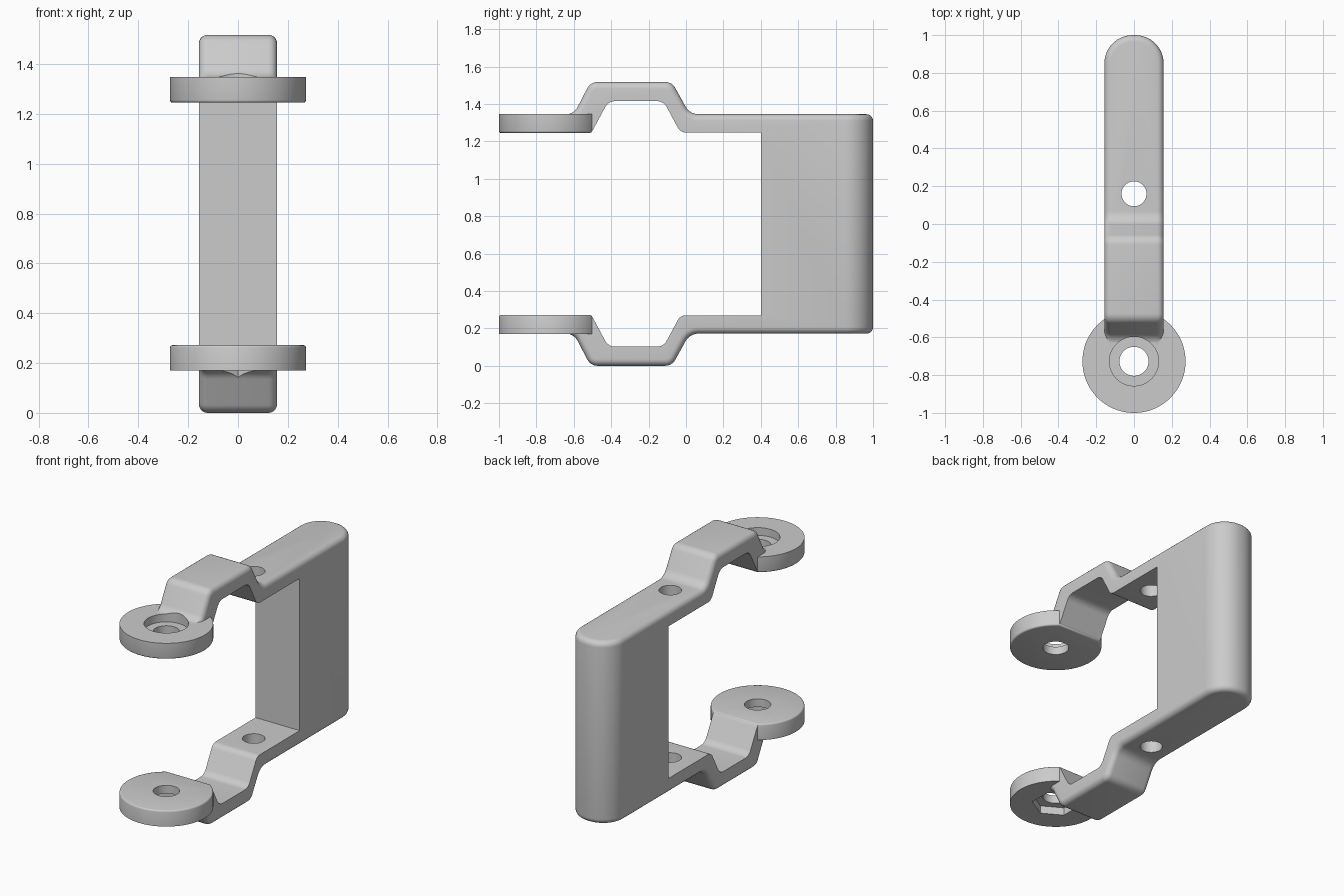
import bpy, bmesh, math
from mathutils import Vector, Matrix

if "Cube" in bpy.data.objects:
    bpy.data.objects.remove(bpy.data.objects["Cube"])

HEIGHT = 1.517
HALF_W = 0.157
EYE_Y = -0.727
BOLT_Y = 0.16

grey = bpy.data.materials.new("light grey")
grey.use_nodes = True
grey.diffuse_color = (0.6, 0.6, 0.6, 1)
grey.node_tree.nodes["Principled BSDF"].inputs["Base Color"].default_value = (0.6, 0.6, 0.6, 1)


def fillet(corners, steps=8):
    """Round each (y, z, radius) corner of a closed outline."""
    out = []
    for i, (y, z, r) in enumerate(corners):
        p = Vector((y, z))
        if r == 0:
            out.append(p)
            continue
        a = (Vector(corners[i - 1][:2]) - p).normalized()
        b = (Vector(corners[(i + 1) % len(corners)][:2]) - p).normalized()
        half = a.angle(b) / 2
        centre = p + (a + b).normalized() * r / math.sin(half)
        start = p + a * r / math.tan(half) - centre
        end = p + b * r / math.tan(half) - centre
        for k in range(steps + 1):
            t = k / steps
            sweep = math.pi - 2 * half
            d = (start * math.sin((1 - t) * sweep) + end * math.sin(t * sweep)) / math.sin(sweep)
            out.append(centre + d)
    return out


def mirrored(upper):
    return upper + [(y, HEIGHT - z, r) for y, z, r in reversed(upper)]


def make_object(name, bm):
    bmesh.ops.recalc_face_normals(bm, faces=bm.faces)
    mesh = bpy.data.meshes.new(name)
    bm.to_mesh(mesh)
    bm.free()
    mesh.materials.append(grey)
    ob = bpy.data.objects.new(name, mesh)
    bpy.context.collection.objects.link(ob)
    return ob


def prism(outline, half_width):
    bm = bmesh.new()
    face = bm.faces.new([bm.verts.new((-half_width, p.x, p.y)) for p in outline])
    res = bmesh.ops.extrude_face_region(bm, geom=[face])
    moved = [v for v in res["geom"] if isinstance(v, bmesh.types.BMVert)]
    bmesh.ops.translate(bm, verts=moved, vec=(2 * half_width, 0, 0))
    bmesh.ops.recalc_face_normals(bm, faces=bm.faces)
    return bm


def cylinder(name, y, z0, z1, r, sides=64, turn=0.0):
    bm = bmesh.new()
    place = Matrix.Translation((0, y, (z0 + z1) / 2)) @ Matrix.Rotation(turn, 4, "Z")
    bmesh.ops.create_cone(bm, cap_ends=True, segments=sides, radius1=r, radius2=r,
                          depth=z1 - z0, matrix=place)
    return make_object(name, bm)


def combine(target, tool, operation):
    mod = target.modifiers.new(operation.lower(), "BOOLEAN")
    mod.operation = operation
    mod.solver = "EXACT"
    mod.object = tool
    bpy.context.view_layer.objects.active = target
    bpy.ops.object.modifier_apply(modifier=mod.name)
    bpy.data.objects.remove(tool)


# Outer body: side outline with humps, rounded back and softened outer edges
outer = mirrored([(-0.66, 1.345, 0), (-0.60, 1.345, 0.07), (-0.51, HEIGHT, 0.06),
                  (-0.075, HEIGHT, 0.06), (0.02, 1.345, 0.08), (1.0, 1.345, 0)])
bm = prism(fillet(outer), HALF_W)
back = [e for e in bm.edges if all(v.co.y > 0.99 for v in e.verts)
        and abs(e.verts[0].co.z - e.verts[1].co.z) > 0.5]
bmesh.ops.bevel(bm, geom=back, offset=0.15, segments=12, profile=0.5,
                affect="EDGES", clamp_overlap=False)
sharp = [e for e in bm.edges if e.calc_face_angle(0) > math.radians(60)]
bmesh.ops.bevel(bm, geom=sharp, offset=0.035, segments=5, profile=0.5,
                affect="EDGES", clamp_overlap=False)
bracket = make_object("bracket", bm)

# Opening between the two arms
inner = mirrored([(-1.5, 1.247, 0), (-0.505, 1.247, 0.03), (-0.415, 1.415, 0.06),
                  (-0.12, 1.415, 0.06), (-0.03, 1.247, 0.05), (0.402, 1.247, 0)])
combine(bracket, make_object("opening_cutter", prism(fillet(inner), 0.6)), "DIFFERENCE")

# Round eyes at the arm ends, cut straight where they meet the humps
for name, z0, inside in (("upper_eye", 1.245, 1.245), ("lower_eye", 0.17, 0.272)):
    bm = bmesh.new()
    bmesh.ops.create_cone(bm, cap_ends=True, segments=96, radius1=0.273, radius2=0.273,
                          depth=0.102, matrix=Matrix.Translation((0, EYE_Y, z0 + 0.051)))
    cut = bmesh.ops.bisect_plane(bm, geom=bm.verts[:] + bm.edges[:] + bm.faces[:],
                                 plane_co=(0, -0.503, 0), plane_no=(0, 1, 0), clear_outer=True)
    bmesh.ops.holes_fill(bm, edges=[e for e in bm.edges if e.is_boundary])
    rim = [e for e in bm.edges if all(abs(v.co.z - inside) < 0.001 for v in e.verts)]
    bmesh.ops.bevel(bm, geom=rim, offset=0.01, segments=3, profile=0.5, affect="EDGES")
    combine(bracket, make_object(name, bm), "UNION")

# Bolt holes, round counterbore above and hexagonal nut pocket below
for tool in (cylinder("eye_hole_cutter", EYE_Y, -0.5, 2, 0.077),
             cylinder("arm_hole_cutter", BOLT_Y, -0.5, 2, 0.066),
             cylinder("counterbore_cutter", EYE_Y, 1.297, 1.6, 0.13),
             cylinder("nut_pocket_cutter", EYE_Y, -0.1, 0.22, 0.142, 6, math.pi / 6)):
    # Hexagon points lie along the arm
    if tool.name.startswith("nut"):
        top = max(tool.data.vertices, key=lambda v: v.co.y).co
        if abs(top.x) > 0.01:
            for v in tool.data.vertices:
                x, y = v.co.x, v.co.y - EYE_Y
                v.co.x, v.co.y = -y, x + EYE_Y
    combine(bracket, tool, "DIFFERENCE")

# Smooth shading with crisp edges
bpy.ops.object.select_all(action="DESELECT")
bracket.select_set(True)
bpy.context.view_layer.objects.active = bracket
bpy.ops.object.shade_smooth_by_angle(angle=math.radians(35))
